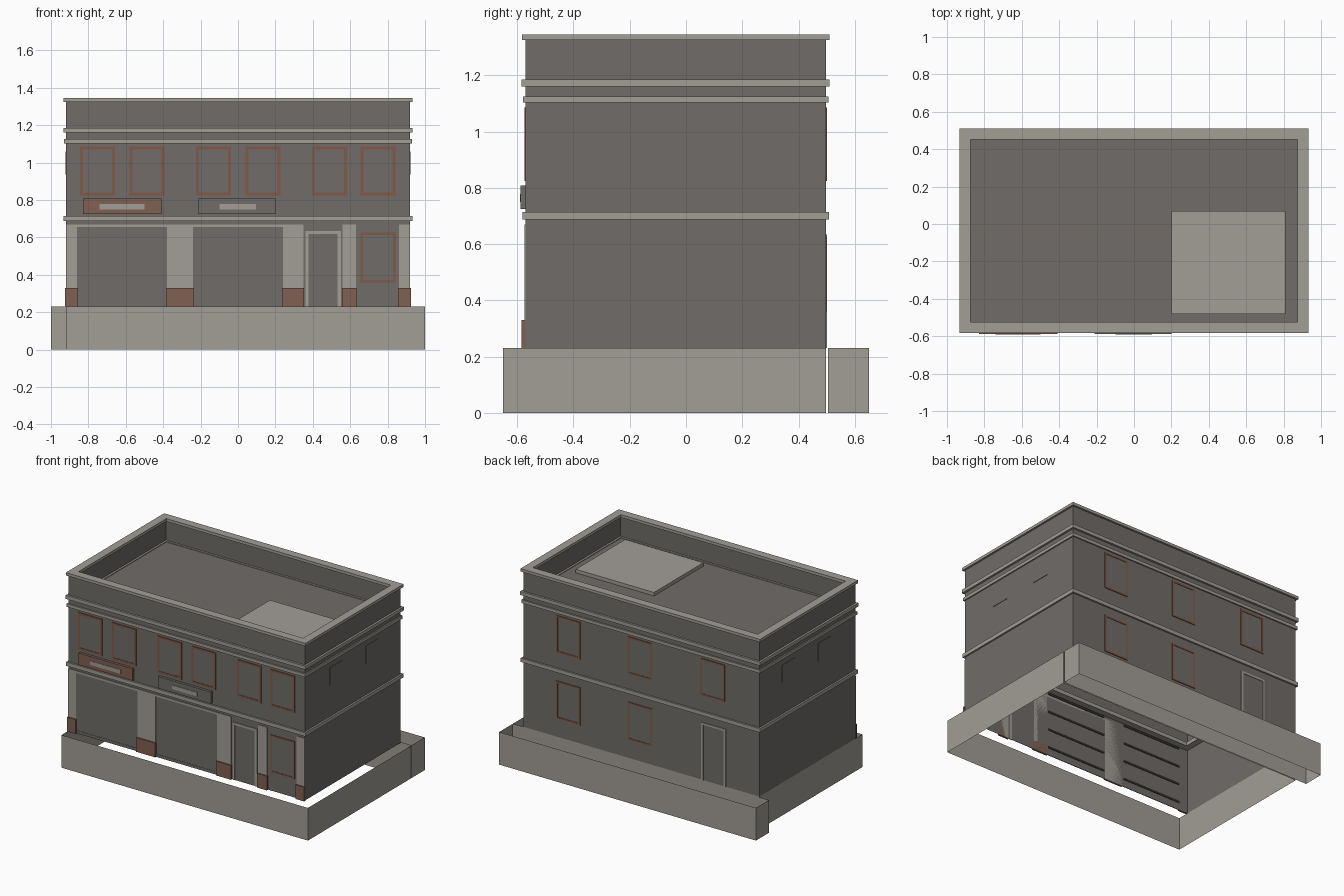
import bpy, bmesh
from mathutils import Vector

if "Cube" in bpy.data.objects:
    bpy.data.objects.remove(bpy.data.objects["Cube"])


def material(name, rgb):
    m = bpy.data.materials.new(name)
    m.use_nodes = True
    color = (*rgb, 1)
    m.diffuse_color = color
    bsdf = next(n for n in m.node_tree.nodes if n.type == 'BSDF_PRINCIPLED')
    bsdf.inputs["Base Color"].default_value = color
    return m


STONE = material("pale_stone", (.36, .34, .305))
WALL = material("dark_grey_render", (.16, .15, .138))
BROWN = material("brown_plinth", (.22, .118, .087))
WOOD = material("rust_wood", (.22, .1, .065))
GAP = material("shutter_gap", (.03, .03, .028))


def finish(name, bm, mat):
    bmesh.ops.recalc_face_normals(bm, faces=bm.faces)
    mesh = bpy.data.meshes.new(name)
    bm.to_mesh(mesh)
    bm.free()
    mesh.materials.append(mat)
    obj = bpy.data.objects.new(name, mesh)
    bpy.context.scene.collection.objects.link(obj)
    return obj


def add_box(bm, lo, hi):
    lo, hi = Vector(lo), Vector(hi)
    verts = bmesh.ops.create_cube(bm, size=1)["verts"]
    for v in verts:
        v.co = Vector([(lo[i] + hi[i]) / 2 + v.co[i] * (hi[i] - lo[i]) for i in range(3)])


def box(name, x, y, z, mat):
    bm = bmesh.new()
    add_box(bm, (x[0], y[0], z[0]), (x[1], y[1], z[1]))
    return finish(name, bm, mat)


def shell(x, y, z, sides):
    """Box without a bottom; also without a top if sides is true."""
    bm = bmesh.new()
    add_box(bm, (x[0], y[0], z[0]), (x[1], y[1], z[1]))
    bm.normal_update()
    drop = [f for f in bm.faces if f.normal.z < -.5 or (sides and f.normal.z > .5)]
    bmesh.ops.delete(bm, geom=drop, context='FACES')
    return bm


def frame(name, axis, depth, a, b, width, mat, sill=True):
    """Rectangular border across the given axis; a and b span the other two."""
    bm = bmesh.new()
    low = width if sill else 0
    bars = [((a[0], a[0] + width), b), ((a[1] - width, a[1]), b),
            ((a[0] + width, a[1] - width), (b[1] - width, b[1]))]
    if sill:
        bars.append(((a[0] + width, a[1] - width), (b[0], b[0] + low)))
    for p, q in bars:
        spans = [p, q]
        spans.insert(axis, depth)
        add_box(bm, [s[0] for s in spans], [s[1] for s in spans])
    return finish(name, bm, mat)


W, FRONT, BACK, BASE = .92, -.57, .497, .23

# Open base skirts
finish("base_skirt", shell((-W, 1), (-.65, BACK), (0, BASE), True), STONE)
finish("rear_base_skirt", shell((-1, 1), (.505, .65), (0, BASE), True), STONE)

# Main walls with the roof sunk behind a parapet
bm = shell((-W, W), (FRONT, BACK), (BASE, 1.33), False)
bm.normal_update()
top = [f for f in bm.faces if f.normal.z > .5]
bmesh.ops.inset_region(bm, faces=top, thickness=.045)
out = bmesh.ops.extrude_face_region(bm, geom=top)
bmesh.ops.translate(bm, vec=(0, 0, -.15),
                    verts=[v for v in out["geom"] if isinstance(v, bmesh.types.BMVert)])
bmesh.ops.delete(bm, geom=top, context='FACES')
finish("walls_and_roof", bm, WALL)
box("roof_hatch", (.2, .81), (-.48, .07), (1.18, 1.205), STONE)

# Parapet cap and string courses
for name, z, out_by in (("parapet_cap", (1.325, 1.345), .013),
                        ("upper_cornice", (1.16, 1.185), .014),
                        ("lower_cornice", (1.103, 1.125), .009),
                        ("floor_band", (.688, .715), .012)):
    frame(name, 2, z, (-W - out_by, W + out_by),
          (FRONT - out_by, BACK + out_by), .045 + out_by, STONE)

# Pilasters with brown plinths
for i, (x0, x1) in enumerate(((-.92, -.86), (-.38, -.24), (.24, .35), (.56, .63), (.86, .92))):
    box(f"pilaster_{i}", (x0, x1), (FRONT - .005, FRONT), (BASE, .67), STONE)
    box(f"plinth_{i}", (x0 - .004, x1 + .004), (FRONT - .014, FRONT), (BASE, .33), BROWN)

# Roller shutters with lintel, bottom rail and inner slat gaps
for i, (x0, x1) in enumerate(((-.86, -.38), (-.24, .24))):
    box(f"shutter_{i}", (x0, x1), (FRONT - .002, FRONT), (.25, .655), WALL)
    box(f"shutter_rail_{i}", (x0, x1), (FRONT - .004, FRONT), (BASE, .25), WALL)
    box(f"shutter_lintel_{i}", (x0, x1), (FRONT - .005, FRONT), (.655, .67), STONE)
    for k in range(4):
        z = .28 + k * .13
        box(f"slat_gap_{i}_{k}", (x0 + .01, x1 - .01), (FRONT + .001, FRONT + .004),
            (z, z + .015), GAP)

# Shop signs
for name, x, plate, mat in (("brown_sign", (-.83, -.41), (-.74, -.5), BROWN),
                            ("grey_sign", (-.21, .2), (-.1, .095), WALL)):
    box(name, x, (FRONT - .018, FRONT), (.725, .808), mat)
    box(name + "_plate", plate, (FRONT - .021, FRONT - .018), (.75, .778), STONE)


def opening(name, x, z, outward, mat, width, sill=True):
    """Framed window or door on the front (-1) or back (1) wall."""
    wall = FRONT if outward < 0 else BACK
    frame(name + "_frame", 1, sorted((wall, wall + outward * .005)), x, z, width, mat, sill)
    inner = (x[0] + width, x[1] - width)
    low = z[0] + width if sill else z[0]
    box(name + "_panel", inner, sorted((wall, wall + outward * .002)), (low, z[1] - width), WALL)


# Windows and doors
UPPER, LOWER, DOOR = (.825, 1.085), (.36, .625), (BASE, .635)
for i, x in enumerate((-.845, -.58, -.225, .04, .395, .655)):
    opening(f"front_upper_window_{i}", (x, x + .187), UPPER, -1, WOOD, .015)
opening("front_lower_window", (.655, .842), LOWER, -1, WOOD, .012)
opening("front_door", (.36, .55), DOOR, -1, STONE, .017, False)
for i, x in enumerate((-.65, -.085, .474)):
    opening(f"back_upper_window_{i}", (x, x + .187), UPPER, 1, WOOD, .012)
    if i:
        opening(f"back_lower_window_{i}", (x, x + .187), LOWER, 1, WOOD, .012)
opening("back_door", (-.66, -.47), DOOR, 1, STONE, .015, False)

# Small side windows
for side, s in (("left", 1), ("right", -1)):
    for i, y in enumerate((-.295, .105)):
        box(f"{side}_side_window_{i}", sorted((s * W, s * (W + .003))),
            (y, y + .14), (.935, 1.06), WALL)
